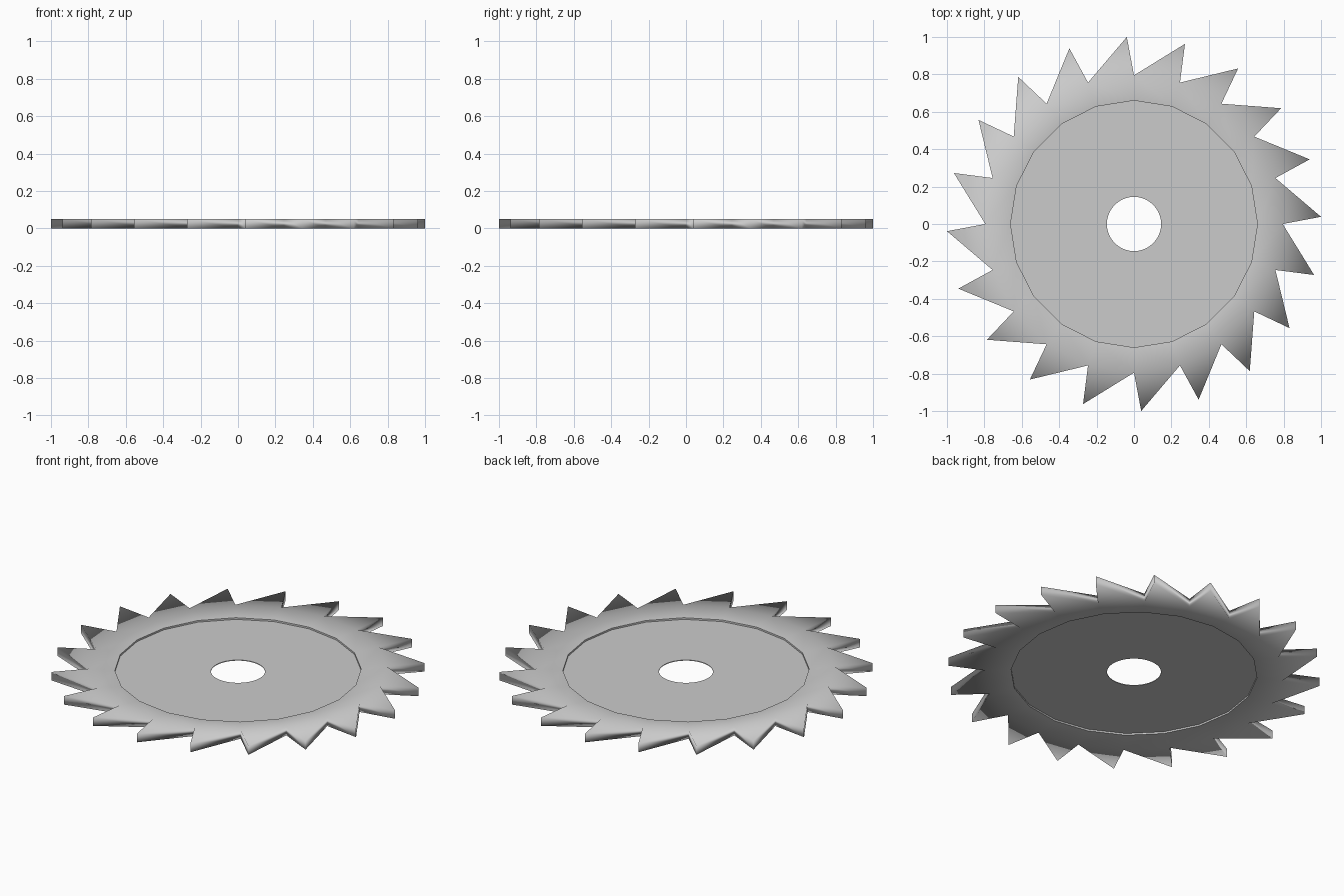
import bpy, bmesh, math

if "Cube" in bpy.data.objects:
    bpy.data.objects.remove(bpy.data.objects["Cube"])

N = 20                 # teeth
MID, HALF = 0.025, 0.025
R_IN, R_VALLEY, R_TIP = 0.66, 0.795, 1.0007
LIP = 0.012            # half thickness at the inner rim
TIP_SHIFT = math.radians(2.2)

steel = bpy.data.materials.new("steel grey")
steel.diffuse_color = (0.6, 0.6, 0.6, 1)
steel.use_nodes = True
steel.node_tree.nodes["Principled BSDF"].inputs["Base Color"].default_value = steel.diffuse_color


def point(bm, r, a, z):
    return bm.verts.new((r * math.cos(a), r * math.sin(a), z))


def finish(bm, name):
    bmesh.ops.recalc_face_normals(bm, faces=bm.faces)
    me = bpy.data.meshes.new(name)
    bm.to_mesh(me)
    bm.free()
    ob = bpy.data.objects.new(name, me)
    bpy.context.collection.objects.link(ob)
    me.materials.append(steel)
    return ob


# Toothed ring, thinning toward the centre
bm = bmesh.new()
layers = []
for s in (1, -1):
    inner, valley, tip = [], [], []
    for k in range(N):
        a = k * math.tau / N
        inner.append(point(bm, R_IN, a, MID + s * LIP))
        valley.append(point(bm, R_VALLEY, a, MID + s * HALF))
        tip.append(point(bm, R_TIP, a + TIP_SHIFT, MID + s * HALF))
    layers.append((inner, valley, tip))
    for k in range(N):
        j = (k + 1) % N
        bm.faces.new((inner[k], valley[k], valley[j], inner[j]))
        bm.faces.new((valley[k], tip[k], valley[j]))
(i0, v0, t0), (i1, v1, t1) = layers
for k in range(N):
    j = (k + 1) % N
    bm.faces.new((v0[k], v1[k], t1[k], t0[k]))
    bm.faces.new((t0[k], t1[k], v1[j], v0[j]))
    bm.faces.new((i0[k], i0[j], i1[j], i1[k]))
for f in bm.faces:
    f.smooth = True
# crisp inner rim
for ring in (i0, i1):
    for k in range(N):
        bm.edges.get((ring[k], ring[(k + 1) % N])).smooth = False
finish(bm, "toothed_ring")

# Thin centre plate with the arbor hole
bm = bmesh.new()
loops = []
for r, z in ((0.145, 0.002), (R_IN, 0.002), (R_IN, -0.002), (0.145, -0.002)):
    loops.append([point(bm, r, k * math.tau / 40, MID + z) if r < 0.2 else
                  point(bm, r * (1 if k % 2 == 0 else math.cos(math.pi / N)),
                        k * math.tau / 40, MID + z) for k in range(40)])
for n in range(4):
    a, b = loops[n], loops[(n + 1) % 4]
    for k in range(40):
        j = (k + 1) % 40
        bm.faces.new((a[k], b[k], b[j], a[j]))
finish(bm, "centre_plate")
